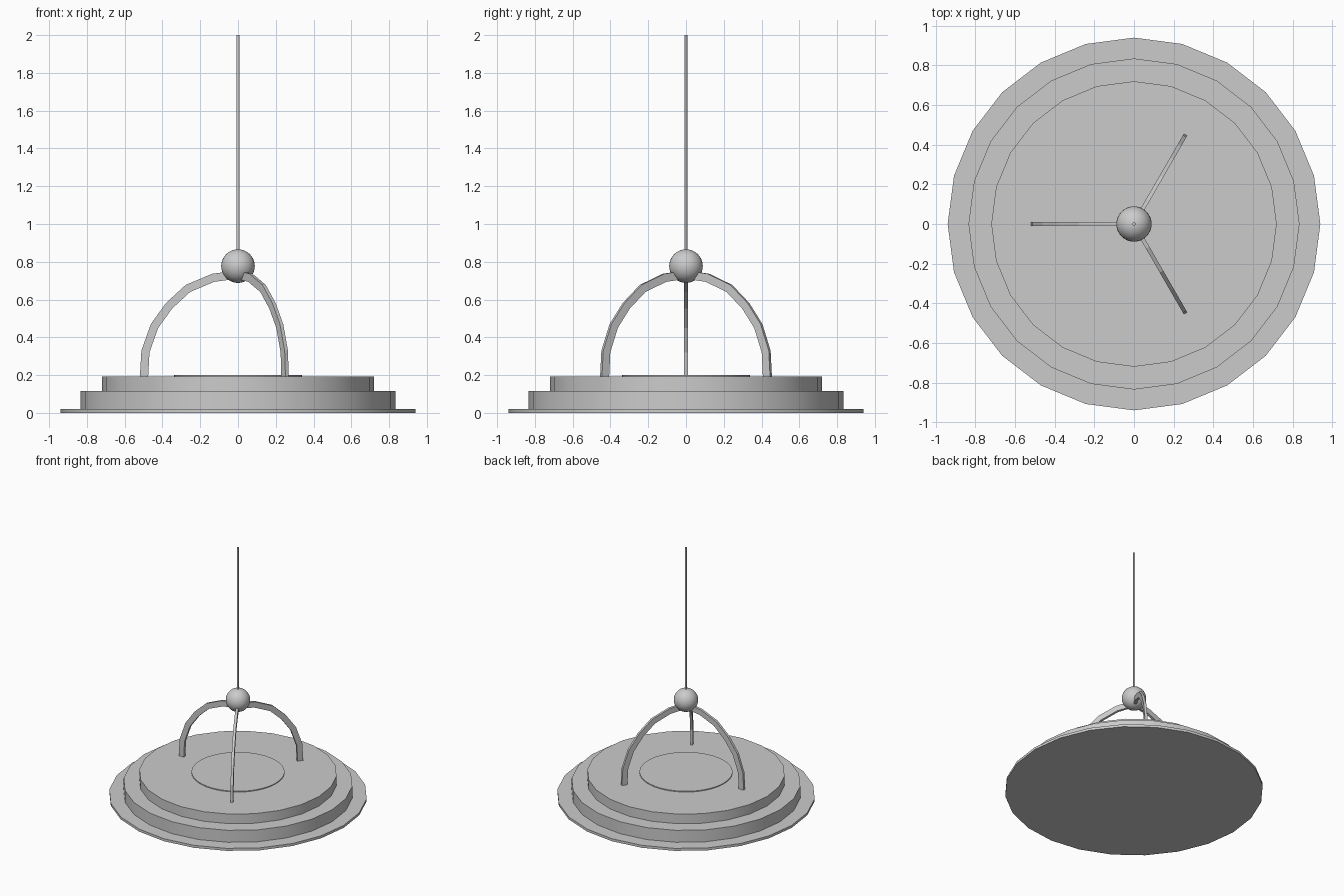
import bpy, bmesh, math
from mathutils import Vector, Matrix

if "Cube" in bpy.data.objects:
    bpy.data.objects.remove(bpy.data.objects["Cube"])


def smooth(obj, angle=30):
    bpy.ops.object.select_all(action='DESELECT')
    obj.select_set(True)
    bpy.context.view_layer.objects.active = obj
    bpy.ops.object.shade_smooth_by_angle(angle=math.radians(angle))


def disc(name, r, z0, z1, sides=24):
    bpy.ops.mesh.primitive_cylinder_add(vertices=sides, radius=r, depth=z1 - z0,
                                        location=(0, 0, (z0 + z1) / 2))
    obj = bpy.context.object
    obj.name = name
    smooth(obj)
    return obj


# Stepped round base
disc("bottom_rim", 0.94, 0.0, 0.02)
disc("lower_tier", 0.835, 0.01, 0.116)
disc("upper_tier", 0.72, 0.11, 0.193)
disc("centre_plate", 0.338, 0.19, 0.2, 48)

# Hub ball and hanging rod
bpy.ops.mesh.primitive_uv_sphere_add(segments=32, ring_count=16, radius=0.089,
                                     location=(0, 0, 0.777))
bpy.context.object.name = "hub_ball"
smooth(bpy.context.object)
disc("hanging_rod", 0.009, 0.82, 2.0, 12)

# Curved flat arms: rectangular section swept along a radial path (radius, height)
PATH = [(0.498, 0.185), (0.490, 0.325), (0.442, 0.460), (0.365, 0.567),
        (0.265, 0.659), (0.132, 0.715), (0.02, 0.730)]
DEPTH, WIDTH = 0.044, 0.02


def arm(name, angle):
    bm = bmesh.new()
    pts = [Vector((r, 0, z)) for r, z in PATH]
    rings = []
    for i, p in enumerate(pts):
        d_in = (p - pts[i - 1]).normalized() if i else Vector((0, 0, 1))
        d_out = (pts[i + 1] - p).normalized() if i < len(pts) - 1 else d_in
        t = (d_in + d_out).normalized() if i else d_in
        n = Vector((t.z, 0, -t.x)) * DEPTH / 2
        w = Vector((0, WIDTH / 2, 0))
        rings.append([bm.verts.new(p + v) for v in (n + w, n - w, -n - w, -n + w)])
    for a, b in zip(rings, rings[1:]):
        for k in range(4):
            j = (k + 1) % 4
            bm.faces.new((a[k], a[j], b[j], b[k]))
    bm.faces.new(rings[0])
    bm.faces.new(rings[-1])
    bmesh.ops.recalc_face_normals(bm, faces=bm.faces)
    bm.transform(Matrix.Rotation(angle, 4, 'Z'))
    mesh = bpy.data.meshes.new(name)
    bm.to_mesh(mesh)
    bm.free()
    bpy.context.collection.objects.link(bpy.data.objects.new(name, mesh))


for i, deg in enumerate((60, 180, 300)):
    arm(f"curved_arm_{i + 1}", math.radians(deg))
